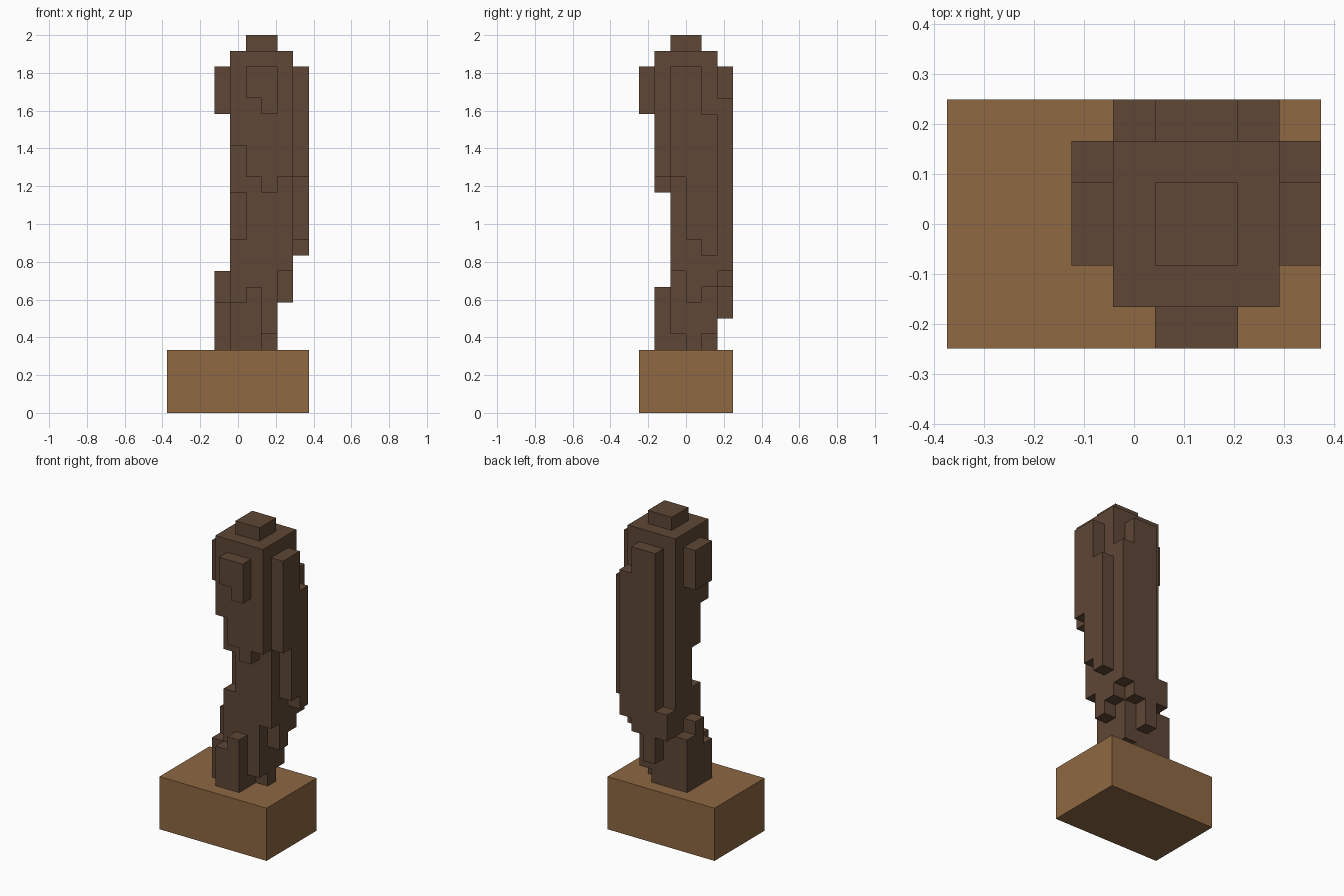
import bpy, bmesh, math
from mathutils import Vector

cube = bpy.data.objects.get("Cube")
if cube:
    bpy.data.objects.remove(cube, do_unlink=True)

U = 1 / 12                       # size of one block
ORIGIN = Vector((-4.5, -3, 0))   # grid corner, in blocks


def material(name, rgb):
    m = bpy.data.materials.new(name)
    m.use_nodes = True
    col = (*rgb, 1)
    m.diffuse_color = col
    bsdf = next(n for n in m.node_tree.nodes if n.type == 'BSDF_PRINCIPLED')
    bsdf.inputs["Base Color"].default_value = col
    bsdf.inputs["Roughness"].default_value = 0.9
    return m


TAN = material("tan_brown", (0.271, 0.138, 0.0545))
DARK = material("dark_brown", (0.112, 0.063, 0.0369))


def block_part(name, mat, boxes):
    """Union of grid boxes (x0, x1, y0, y1, z0, z1) as one clean shell."""
    cells = {(x, y, z) for x0, x1, y0, y1, z0, z1 in boxes
             for x in range(x0, x1) for y in range(y0, y1) for z in range(z0, z1)}
    bm = bmesh.new()
    verts = {}

    def vert(p):
        if p not in verts:
            verts[p] = bm.verts.new((Vector(p) + ORIGIN) * U)
        return verts[p]

    for cell in sorted(cells):
        for axis in range(3):
            for side in (0, 1):
                near = list(cell)
                near[axis] += 2 * side - 1
                if tuple(near) in cells:
                    continue
                corners = []
                for a, b in ((0, 0), (1, 0), (1, 1), (0, 1)):
                    p = list(cell)
                    p[axis] += side
                    p[(axis + 1) % 3] += a
                    p[(axis + 2) % 3] += b
                    corners.append(vert(tuple(p)))
                bm.faces.new(corners if side else corners[::-1])
    # merge coplanar squares into large flat faces
    bmesh.ops.dissolve_limit(bm, angle_limit=math.radians(1),
                             verts=bm.verts[:], edges=bm.edges[:])
    me = bpy.data.meshes.new(name)
    bm.to_mesh(me)
    bm.free()
    me.materials.append(mat)
    ob = bpy.data.objects.new(name, me)
    bpy.context.collection.objects.link(ob)
    return ob


# Plinth
block_part("base", TAN, [(0, 9, 0, 6, 0, 4)])

# Trunk with its stepped front and left layers
block_part("trunk", DARK, [
    (5, 7, 2, 5, 5, 23), (4, 5, 3, 5, 4, 23),      # core
    (4, 5, 2, 3, 4, 11), (4, 5, 2, 3, 14, 23),     # notched corner
    (4, 6, 2, 5, 4, 5), (6, 7, 3, 4, 4, 5),        # bottom
    (7, 8, 2, 3, 9, 23), (7, 8, 3, 4, 7, 23), (7, 8, 4, 5, 8, 23),
    (4, 5, 1, 2, 17, 23), (5, 6, 1, 2, 15, 23),
    (6, 7, 1, 2, 14, 23), (7, 8, 1, 2, 15, 23),
])

# Root blocks around the bottom
block_part("front_root", DARK, [(4, 5, 1, 2, 4, 7), (5, 6, 1, 2, 4, 8)])
block_part("right_root", DARK, [
    (3, 4, 2, 3, 4, 7), (3, 4, 3, 4, 4, 9), (3, 4, 4, 5, 4, 8)])

# Raised ridges on the sides
block_part("back_ridge", DARK, [
    (4, 5, 5, 6, 8, 10), (5, 6, 5, 6, 6, 22),
    (6, 7, 5, 6, 8, 22), (7, 8, 5, 6, 9, 20)])
block_part("left_ridge", DARK, [
    (8, 9, 2, 3, 15, 22), (8, 9, 3, 4, 11, 22), (8, 9, 4, 5, 10, 19)])
block_part("right_knob", DARK, [(3, 4, 2, 4, 19, 22)])
block_part("front_knob", DARK, [(5, 6, 0, 1, 20, 22), (6, 7, 0, 1, 19, 22)])

# Cap on top
block_part("top_cap", DARK, [(5, 7, 2, 4, 23, 24)])
